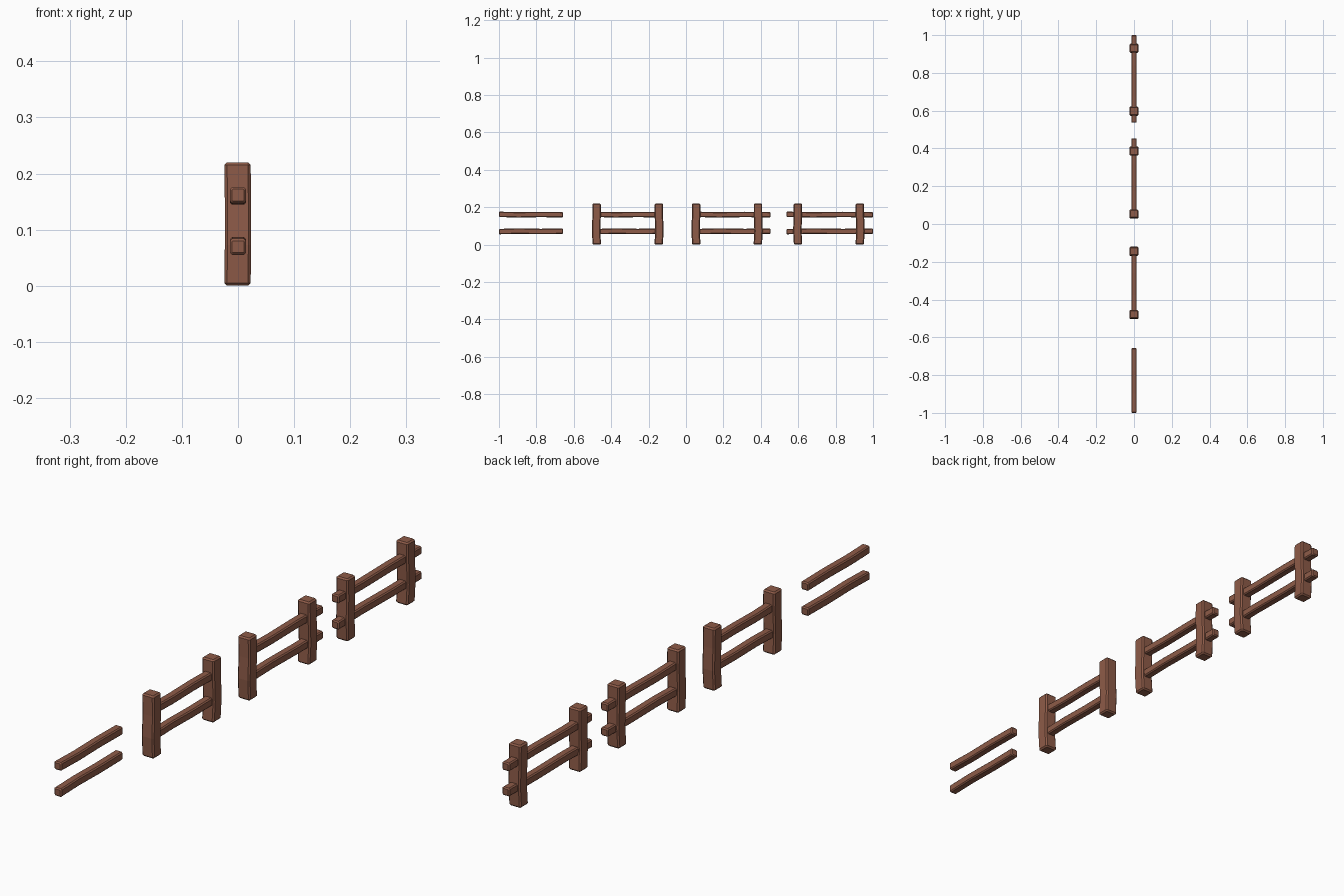
import bpy
from mathutils import Vector

if "Cube" in bpy.data.objects:
    bpy.data.objects.remove(bpy.data.objects["Cube"])

wood = bpy.data.materials.new("brown_wood")
wood.diffuse_color = (0.27, 0.105, 0.065, 1)
wood.use_nodes = True
wood.node_tree.nodes["Principled BSDF"].inputs["Base Color"].default_value = wood.diffuse_color


def beam(name, start, axis, side, up, length, half_w, half_h, bevel, bends):
    """Chamfered square beam lofted along axis; bends = (fraction, side shift, up shift)."""
    start, axis, side, up = map(Vector, (start, axis, side, up))
    rings = [(0, bends[0][1], bends[0][2], bevel)]
    for i, (f, s, u) in enumerate(bends):
        d = min(max(f * length, bevel), length - bevel)
        rings.append((d, s, u, 0))
    rings.append((length, bends[-1][1], bends[-1][2], bevel))
    verts = []
    for d, s, u, inset in rings:
        w, h = half_w - inset, half_h - inset
        c = bevel * (0.35 if inset else 1)
        for a, b in ((w, h - c), (w - c, h), (c - w, h), (-w, h - c),
                     (-w, c - h), (c - w, -h), (w - c, -h), (w, c - h)):
            verts.append(start + axis * d + side * (a + s) + up * (b + u))
    n = len(rings)
    faces = [(8 * r + i, 8 * r + (i + 1) % 8, 8 * r + 8 + (i + 1) % 8, 8 * r + 8 + i)
             for r in range(n - 1) for i in range(8)]
    faces += [tuple(range(7, -1, -1)), tuple(range(8 * n - 8, 8 * n))]
    mesh = bpy.data.meshes.new(name)
    mesh.from_pydata(verts, [], faces)
    mesh.materials.append(wood)
    ob = bpy.data.objects.new(name, mesh)
    bpy.context.collection.objects.link(ob)
    return ob


def post(name, y, flip):
    # Upright post, slightly bowed at a third and two thirds of its height
    return beam(name, (-0.001, y, 0), (0, 0, 1), (1, 0, 0), (0, 1, 0), 0.22, 0.0235, 0.0225, 0.005,
                [(0, 0, 0.002 * flip), (0.33, 0.001, -0.002 * flip),
                 (0.68, 0.001, 0.001 * flip), (1, 0, 0.001 * flip)])


def rail(name, y0, y1, z, k):
    # Horizontal rail with a little unevenness in height
    return beam(name, (0, y0, z), (0, 1, 0), (0, 0, 1), (1, 0, 0), y1 - y0, 0.0145, 0.0145, 0.004,
                [(0, 0.0015 * k, 0), (0.3, -0.001 * k, 0),
                 (0.65, 0.001 * k, 0), (1, -0.0005 * k, 0)])


# Sections: rail start, rail end, post positions
sections = [
    ("loose_rails", -1.0, -0.657, ()),
    ("closed_section", -0.477, -0.142, (-0.479, -0.144)),
    ("end_section", 0.055, 0.453, (0.053, 0.386)),
    ("middle_section", 0.537, 1.0, (0.597, 0.931)),
]
for label, y0, y1, posts in sections:
    rail(label + "_upper_rail", y0, y1, 0.160, 1)
    rail(label + "_lower_rail", y0, y1, 0.071, -1)
    for i, y in enumerate(posts):
        post(f"{label}_post_{i + 1}", y, 1 - 2 * i)
